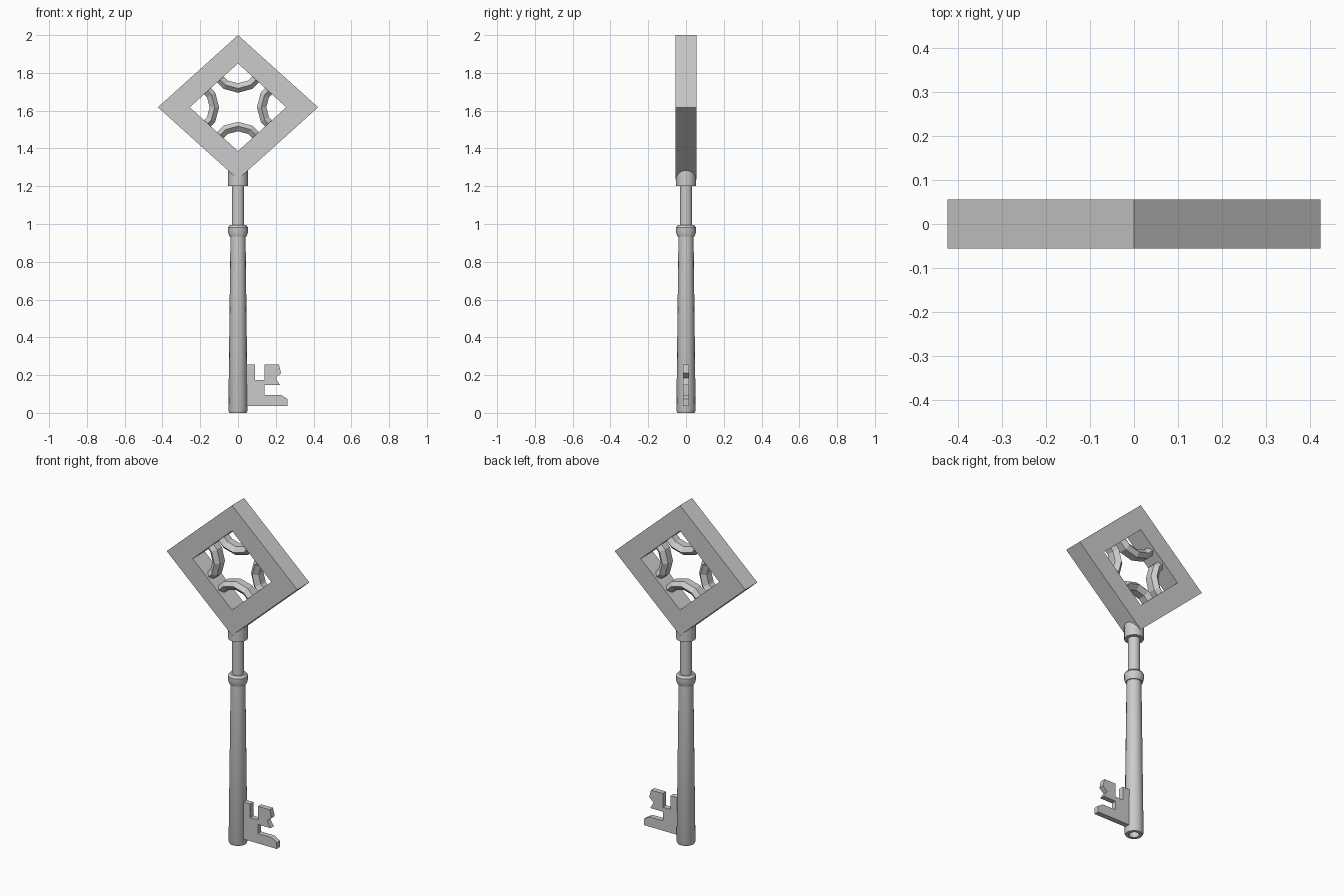
import bpy, bmesh, math
from mathutils import Vector

if "Cube" in bpy.data.objects:
    bpy.data.objects.remove(bpy.data.objects["Cube"])


def make_object(name, bm, smooth=False):
    bmesh.ops.recalc_face_normals(bm, faces=bm.faces[:])
    mesh = bpy.data.meshes.new(name)
    bm.to_mesh(mesh)
    bm.free()
    obj = bpy.data.objects.new(name, mesh)
    bpy.context.collection.objects.link(obj)
    if smooth:
        bpy.ops.object.select_all(action='DESELECT')
        bpy.context.view_layer.objects.active = obj
        obj.select_set(True)
        bpy.ops.object.shade_smooth_by_angle(angle=math.radians(35))
    return obj


def bridge_rings(bm, rings, closed):
    """Quads between successive closed vertex rings."""
    n = len(rings[0])
    pairs = list(zip(rings, rings[1:] + rings[:1])) if closed else list(zip(rings, rings[1:]))
    for a, b in pairs:
        for i in range(n):
            j = (i + 1) % n
            bm.faces.new((a[i], a[j], b[j], b[i]))


def lathe(name, profile, sides):
    bm = bmesh.new()
    angles = [2 * math.pi * i / sides for i in range(sides)]
    rings = [[bm.verts.new((r * math.cos(a), r * math.sin(a), z)) for a in angles]
             for r, z in profile]
    bridge_rings(bm, rings, False)
    bm.faces.new(rings[0])
    bm.faces.new(rings[-1])
    return make_object(name, bm, True)


# Diamond bow frame
CZ, DEPTH = 1.618, 0.056
OUTER, INNER = (0.424, 0.382), (0.255, 0.232)
bm = bmesh.new()
rings = []
for (w, h), y in ((OUTER, -DEPTH), (OUTER, DEPTH), (INNER, DEPTH), (INNER, -DEPTH)):
    rings.append([bm.verts.new((sx * w, y, CZ + sz * h))
                  for sx, sz in ((1, 0), (0, 1), (-1, 0), (0, -1))])
bridge_rings(bm, rings, True)
make_object("bow_frame", bm)

# Faceted arcs across the four inner corners, ends buried in the frame
SECTION = [(0.155, -0.022), (0.155, 0.022), (0.132, 0.044),
           (0.105, 0.022), (0.105, -0.022), (0.132, -0.044)]
for name, dx, dz in (("right", 1, 0), ("top", 0, 1), ("left", -1, 0), ("bottom", 0, -1)):
    centre = Vector((dx * INNER[0], 0, CZ + dz * INNER[1]))
    facing = math.atan2(-dz, -dx)
    bm = bmesh.new()
    rings = []
    for step in range(-2, 3):
        a = facing + math.radians(30 * step)
        rings.append([bm.verts.new(centre + Vector((r * math.cos(a), y, r * math.sin(a))))
                      for r, y in SECTION])
    bridge_rings(bm, rings, False)
    bm.faces.new(rings[0])
    bm.faces.new(rings[-1])
    make_object("bow_arc_" + name, bm)

# Turned shaft with hollow tip, collar, neck and socket
lathe("shaft", [(0.028, 0.10), (0.028, 0.0), (0.046, 0.0), (0.051, 0.012),
                (0.040, 0.935), (0.046, 0.935), (0.053, 0.955), (0.053, 0.982),
                (0.043, 0.995), (0.033, 0.995), (0.033, 1.20), (0.053, 1.20),
                (0.053, 1.285)], 16)

# Flat toothed bit
OUTLINE = [(0.03, 0.255), (0.09, 0.255), (0.09, 0.175), (0.14, 0.175), (0.14, 0.255),
           (0.217, 0.255), (0.228, 0.21), (0.20, 0.185), (0.222, 0.148), (0.14, 0.148),
           (0.14, 0.095), (0.228, 0.095), (0.262, 0.074), (0.262, 0.037), (0.03, 0.037)]
bm = bmesh.new()
rings = [[bm.verts.new((x, y, z)) for x, z in OUTLINE] for y in (-0.015, 0.015)]
bridge_rings(bm, rings, False)
bm.faces.new(rings[0])
bm.faces.new(rings[1])
make_object("bit", bm)
